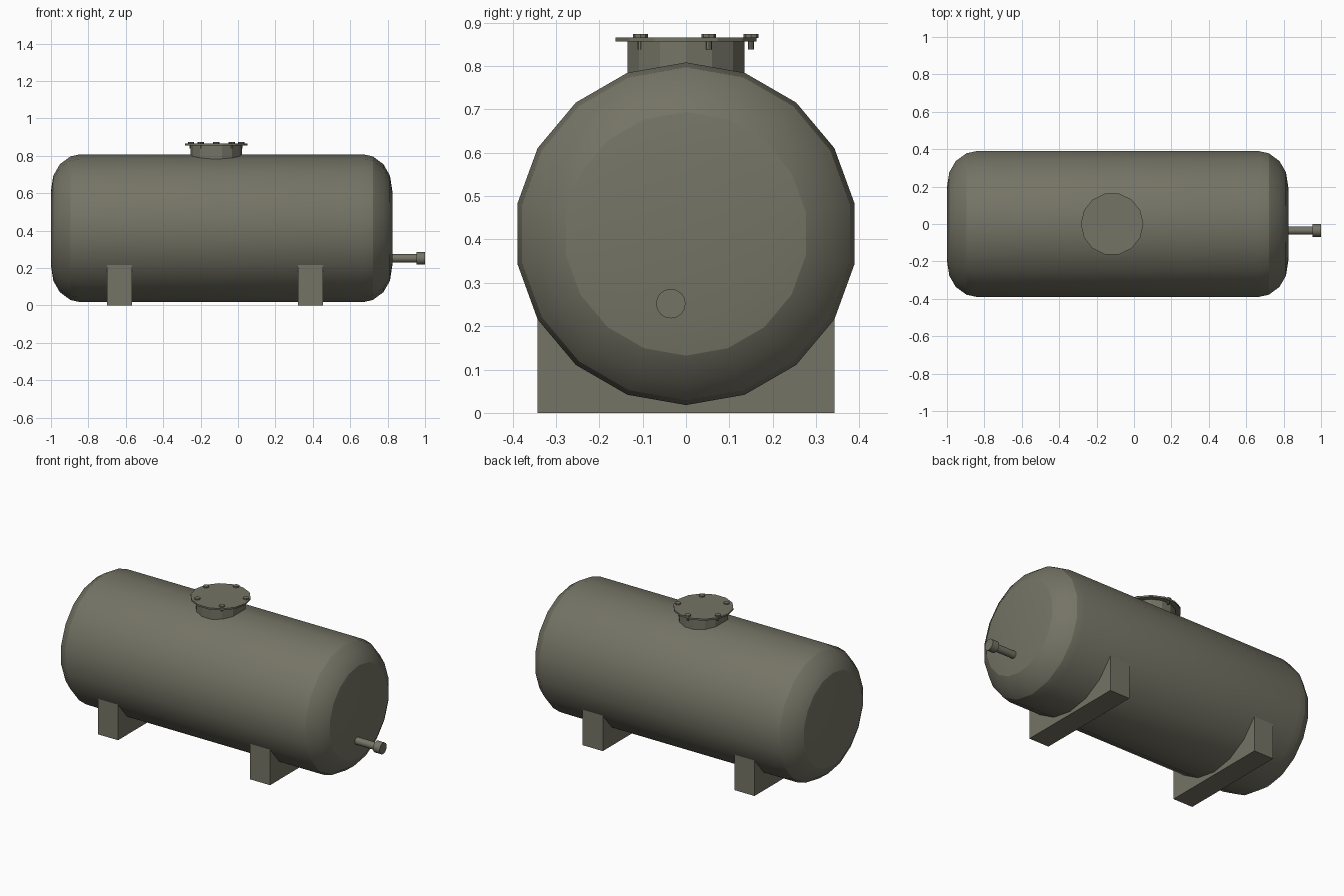
import bpy
import bmesh
from math import sin, cos, pi, radians
from mathutils import Matrix

cube = bpy.data.objects.get("Cube")
if cube:
    bpy.data.objects.remove(cube)

# Single painted-steel colour
paint = bpy.data.materials.new("olive grey paint")
paint.use_nodes = True
colour = (0.178, 0.174, 0.132, 1)
paint.diffuse_color = colour
paint.node_tree.nodes["Principled BSDF"].inputs["Base Color"].default_value = colour

TANK_SIDES, TANK_R, TANK_Z, TANK_X = 18, 0.395, 0.413, -0.0875
HATCH_X = -0.117


def finish(bm, name):
    bmesh.ops.recalc_face_normals(bm, faces=bm.faces)
    mesh = bpy.data.meshes.new(name)
    bm.to_mesh(mesh)
    bm.free()
    mesh.materials.append(paint)
    obj = bpy.data.objects.new(name, mesh)
    bpy.context.collection.objects.link(obj)
    return obj


def cylinder(name, radius, start, length, sides, axis="Z", smooth=False):
    """Cylinder growing from start along +axis."""
    bm = bmesh.new()
    bmesh.ops.create_cone(bm, cap_ends=True, segments=sides, radius1=radius,
                          radius2=radius, depth=length,
                          matrix=Matrix.Translation((0, 0, length / 2)))
    # Put a corner on the +x direction
    first = min(bm.verts, key=lambda v: abs(v.co.y) - v.co.x)
    turn = -first.co.to_2d().angle_signed((1, 0)) if abs(first.co.y) > 1e-4 else 0
    rot = Matrix.Rotation(turn, 4, "Z")
    if axis == "X":
        rot = Matrix.Rotation(pi / 2, 4, "Y") @ rot
    bm.transform(Matrix.Translation(start) @ rot)
    if smooth:
        for f in bm.faces:
            f.smooth = len(f.verts) == 4
        for e in bm.edges:
            e.smooth = e.calc_face_angle(0) < radians(35)
    return finish(bm, name)


def ring_point(index, radius):
    a = 2 * pi * index / TANK_SIDES
    return radius * sin(a), TANK_Z + radius * cos(a)


# Tank shell: half profile mirrored, revolved around the x axis
half = [(0.757, TANK_R), (0.808, 0.384), (0.865, 0.342), (0.9, 0.281), (0.9125, 0.2)]
profile = [(-x, r) for x, r in reversed(half)] + half
bm = bmesh.new()
rings = [[bm.verts.new((TANK_X + x, *ring_point(i, r))) for i in range(TANK_SIDES)]
         for x, r in profile]
for a, b in zip(rings, rings[1:]):
    for i in range(TANK_SIDES):
        j = (i + 1) % TANK_SIDES
        bm.faces.new((a[i], a[j], b[j], b[i]))
bm.faces.new(rings[0])
bm.faces.new(rings[-1])
for f in bm.faces:
    f.smooth = True
# Weld seams stay crisp at the shoulder and around each end disc
for k in (1, 3):
    for ring in (rings[k], rings[-1 - k]):
        for i in range(TANK_SIDES):
            bm.edges.get((ring[i - 1], ring[i])).smooth = False
finish(bm, "tank_shell")

# Saddle legs cut to the underside of the shell
for name, x0, x1 in (("right_saddle", -0.7, -0.567), ("left_saddle", 0.32, 0.455)):
    cradle = [ring_point(i, TANK_R) for i in range(6, 13)]
    edge = cradle[0][0]
    bm = bmesh.new()
    # One column of faces per cradle segment
    for (ya, za), (yb, zb) in zip(cradle, cradle[1:]):
        cols = [[bm.verts.new((x, y, z)) for y, z in ((ya, 0), (yb, 0), (yb, zb), (ya, za))]
                for x in (x0, x1)]
        a, b = cols
        bm.faces.new(a)
        bm.faces.new(b)
        bm.faces.new((a[0], a[1], b[1], b[0]))
        bm.faces.new((a[2], a[3], b[3], b[2]))
        for p, q, y in ((0, 3, ya), (1, 2, yb)):
            if abs(abs(y) - edge) < 1e-4:
                bm.faces.new((a[p], a[q], b[q], b[p]))
    bmesh.ops.remove_doubles(bm, verts=bm.verts, dist=1e-5)
    finish(bm, name)

# Hatch on top
cylinder("hatch_neck", 0.138, (HATCH_X, 0, 0.74), 0.118, 14)
cylinder("hatch_lid", 0.167, (HATCH_X, 0, 0.856), 0.01, 14)
for i in range(5):
    a = pi / 2 + 2 * pi * i / 5
    x, y = HATCH_X + 0.141 * cos(a), 0.009 + 0.141 * sin(a)
    cylinder("hatch_bolt_head", 0.017, (x, y, 0.864), 0.009, 8)
    cylinder("hatch_bolt_shank", 0.007, (x, y, 0.838), 0.028, 8)

# Drain pipe with end fitting
cylinder("drain_pipe", 0.022, (0.8, -0.035, 0.252), 0.16, 16, "X", True)
cylinder("drain_fitting", 0.034, (0.955, -0.035, 0.252), 0.045, 16, "X", True)
